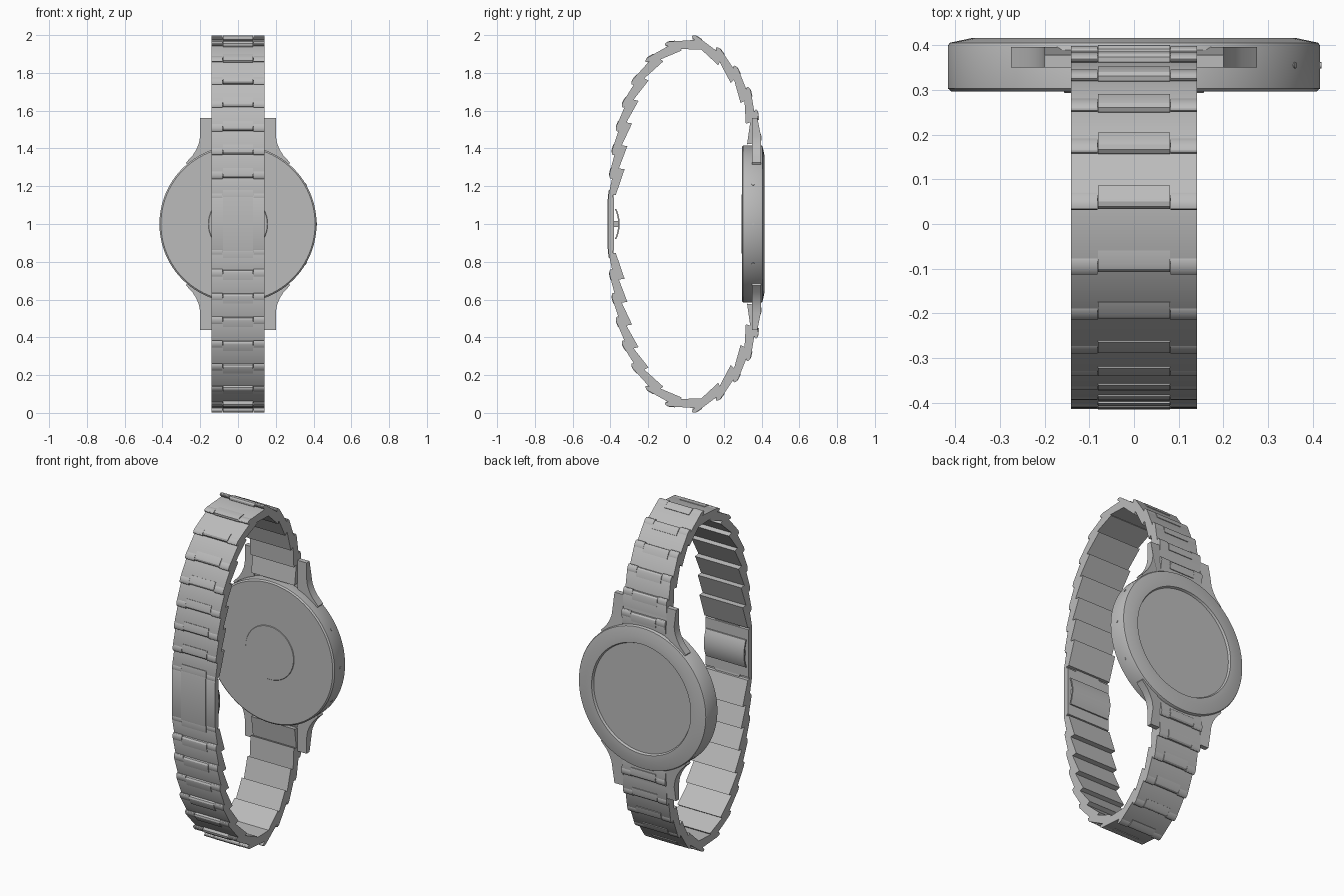
import bpy, bmesh, math
from mathutils import Vector, Matrix

cube = bpy.data.objects.get("Cube")
if cube:
    bpy.data.objects.remove(cube, do_unlink=True)

steel = bpy.data.materials.new("brushed steel grey")
steel.use_nodes = True
steel.diffuse_color = (0.5, 0.5, 0.5, 1)
steel.node_tree.nodes["Principled BSDF"].inputs["Base Color"].default_value = (0.5, 0.5, 0.5, 1)

MID = 1.0  # height of the case centre


def finish(name, bm, flip=False):
    """Turn a bmesh into a shaded object; flip reflects it to the lower half."""
    if flip:
        for v in bm.verts:
            v.co.z = 2 * MID - v.co.z
    bmesh.ops.recalc_face_normals(bm, faces=bm.faces)
    mesh = bpy.data.meshes.new(name)
    bm.to_mesh(mesh)
    bm.free()
    mesh.materials.append(steel)
    obj = bpy.data.objects.new(name, mesh)
    bpy.context.collection.objects.link(obj)
    bpy.ops.object.select_all(action="DESELECT")
    bpy.context.view_layer.objects.active = obj
    obj.select_set(True)
    bpy.ops.object.shade_smooth_by_angle(angle=math.radians(30))
    return obj


def prism(bm, points, sweep):
    """Extrude a closed outline along a vector."""
    face = bm.faces.new([bm.verts.new(p) for p in points])
    new = bmesh.ops.extrude_face_region(bm, geom=[face])["geom"]
    bmesh.ops.translate(bm, verts=[g for g in new if isinstance(g, bmesh.types.BMVert)], vec=sweep)


def yz_prism(bm, outline, x0, x1):
    prism(bm, [(x0, y, z) for y, z in outline], (x1 - x0, 0, 0))


def lathe(name, profile, steps=96):
    """Revolve a (radius, y) profile about the case axis."""
    bm = bmesh.new()
    verts = [bm.verts.new((r, y, MID)) for r, y in profile]
    edges = [bm.edges.new(pair) for pair in zip(verts, verts[1:])]
    bmesh.ops.spin(bm, geom=verts + edges, cent=(0, 0, MID), axis=(0, 1, 0),
                   angle=2 * math.pi, steps=steps)
    bmesh.ops.remove_doubles(bm, verts=bm.verts, dist=0.0005)
    return finish(name, bm)


# Round case with chamfered bezel and recessed display
lathe("watch_case", [(0, .296), (.408, .296), (.416, .303), (.416, .398), (.412, .405),
                     (.36, .416), (.322, .416), (.316, .404), (0, .404)])
lathe("back_sensor_disc", [(0, .293), (.155, .293), (.158, .297), (0, .297)], 64)

# Pin holes on the side of the case
bm = bmesh.new()
for dz in (-.21, 0, .21):
    ang = math.asin(dz / .416)
    place = (Matrix.Translation((.4165 * math.cos(ang), .355, MID + dz))
             @ Matrix.Rotation(-ang, 4, "Y") @ Matrix.Rotation(math.pi / 2, 4, "Y"))
    bmesh.ops.create_cone(bm, cap_ends=True, segments=12, radius1=.007, radius2=.007,
                          depth=.004, matrix=place)
finish("side_pin_holes", bm)

# Lugs: flared horns, thinner towards the tip
flare = [(.14, 1.56), (.2, 1.56), (.2, 1.47), (.206, 1.43), (.22, 1.395),
         (.24, 1.363), (.275, 1.325), (.25, 1.28), (.14, 1.28)]
for end, flip in (("upper", False), ("lower", True)):
    for side, s in (("left", 1), ("right", -1)):
        bm = bmesh.new()
        prism(bm, [(s * x, .35, z) for x, z in flare], (0, .046, 0))
        for v in bm.verts:
            if v.co.y > .37 and v.co.z > 1.5:
                v.co.y = .378
        finish(f"{end}_{side}_lug", bm, flip)
    bm = bmesh.new()
    yz_prism(bm, [(.352, 1.42), (.352, 1.55), (.375, 1.55), (.388, 1.42)], -.139, .139)
    yz_prism(bm, [(.36, 1.3), (.36, 1.43), (.38, 1.43), (.38, 1.3)], -.11, .11)
    finish(f"{end}_end_piece", bm, flip)

# Band: hinge centres (y, z) from the lug over the top to the clasp
HINGES = [Vector(p) for p in (
    (.388, 1.36), (.387, 1.46), (.372, 1.58), (.333, 1.70), (.267, 1.815), (.177, 1.915),
    (.055, 1.983), (-.087, 1.955), (-.193, 1.875), (-.272, 1.76), (-.325, 1.64),
    (-.358, 1.515), (-.381, 1.39), (-.394, 1.265), (-.4, 1.15))]


def barrel(center, half_length, half_height):
    """Oval (s, n) outline of a rolled hinge edge."""
    return [(center + half_length * math.cos(t), half_height * math.sin(t))
            for t in (math.tau * k / 16 for k in range(16))]


for end, flip in (("upper", False), ("lower", True)):
    for i, (a, b) in enumerate(zip(HINGES, HINGES[1:])):
        along = (b - a).normalized()
        out = Vector((along.y, -along.x))  # points away from the wrist
        size = (b - a).length

        def place(outline):
            return [a + along * s + out * n for s, n in outline]

        first = i == 0
        bm = bmesh.new()
        back, deep = (0, -.03) if first else (-.03, -.068)
        # tapered plate
        yz_prism(bm, place([(back, deep), (back, deep + .035), (0, -.008), (size - .012, .009),
                            (size, .005), (size - .005, -.028)]), -.141, .141)
        # centre tongue with rolled edge
        yz_prism(bm, place([(size - .03, -.02), (size - .03, .01), (size, .013),
                            (size + .012, .011), (size + .02, .004), (size + .021, -.006),
                            (size + .016, -.015)]), -.08, .08)
        # side barrels
        for x0, x1 in ((-.141, -.082), (.082, .141)):
            yz_prism(bm, place(barrel(size + .002, .024, .011)), x0, x1)
        finish(f"{end}_band_link_{i + 1}", bm, flip)

# Clasp plate, with a narrower raised centre
bm = bmesh.new()
yz_prism(bm, [(-.38, .86), (-.38, 1.14), (-.405, 1.15), (-.413, 1.13),
              (-.413, .87), (-.405, .85)], -.141, .141)
yz_prism(bm, [(-.385, .82), (-.385, 1.18), (-.405, 1.18), (-.415, 1.13),
              (-.415, .87), (-.405, .82)], -.08, .08)
finish("clasp_plate", bm)

# Bowed folding strip inside the clasp
bm = bmesh.new()
arc = [(-.351 - .018 * t * t, MID + .08 * t) for t in (k / 6 for k in range(-6, 7))]
yz_prism(bm, arc + [(y - .008, z) for y, z in reversed(arc)], -.13, .13)
yz_prism(bm, [(-.39, .985), (-.39, 1.015), (-.355, 1.015), (-.355, .985)], -.12, .12)
finish("clasp_folding_strip", bm)
